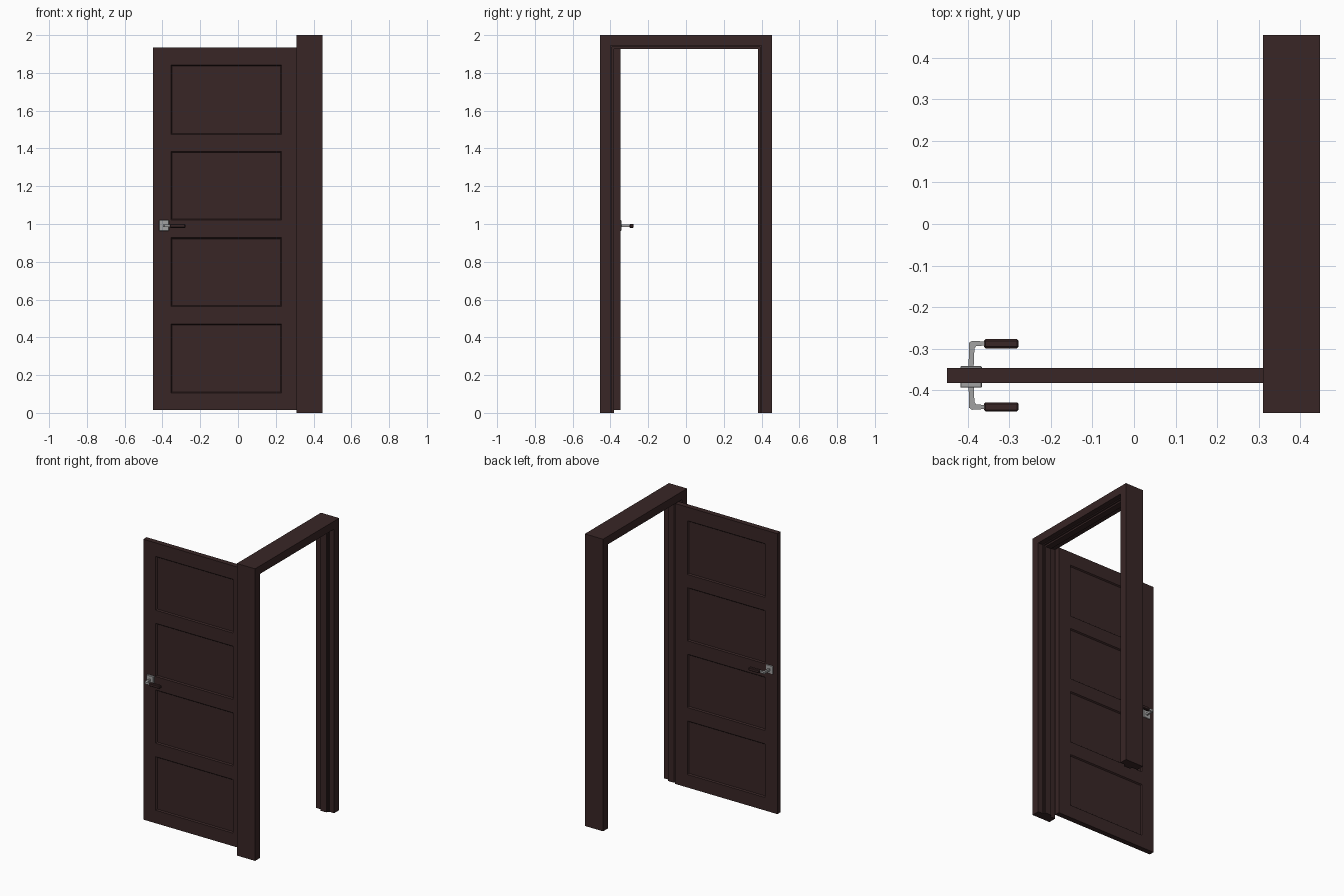
import bpy, bmesh
from mathutils import Vector

if "Cube" in bpy.data.objects:
    bpy.data.objects.remove(bpy.data.objects["Cube"])


def material(name, rgb):
    m = bpy.data.materials.new(name)
    m.diffuse_color = (*rgb, 1)
    m.use_nodes = True
    m.node_tree.nodes["Principled BSDF"].inputs["Base Color"].default_value = m.diffuse_color
    return m


WOOD = material("dark brown wood", (0.040, 0.019, 0.019))
METAL = material("grey metal", (0.36, 0.36, 0.36))


def finish(name, bm, mat):
    bmesh.ops.recalc_face_normals(bm, faces=bm.faces)
    me = bpy.data.meshes.new(name)
    bm.to_mesh(me)
    bm.free()
    me.materials.append(mat)
    ob = bpy.data.objects.new(name, me)
    bpy.context.collection.objects.link(ob)
    return ob


def box_bm(lo, hi):
    bm = bmesh.new()
    bmesh.ops.create_cube(bm, size=1)
    for v in bm.verts:
        v.co = Vector([(a + b) / 2 + c * (b - a) for a, b, c in zip(lo, hi, v.co)])
    return bm


def box(name, lo, hi, mat, bevel=0):
    bm = box_bm(lo, hi)
    if bevel:
        bmesh.ops.bevel(bm, geom=bm.edges[:], offset=bevel, segments=1, affect='EDGES')
    return finish(name, bm, mat)


# Door frame: jamb profile (x, thickness) with a stepped stop, swept round the opening
profile = [(0.31, 0), (0.31, 0.055), (0.352, 0.055), (0.352, 0.064), (0.358, 0.073),
           (0.402, 0.073), (0.402, 0.062), (0.412, 0.062), (0.412, 0.055),
           (0.448, 0.055), (0.448, 0)]
bm = bmesh.new()
rings = []
for side, top in ((-1, 0), (-1, 1), (1, 1), (1, 0)):
    rings.append([bm.verts.new((x, side * (0.455 - t), (2 - t) * top)) for x, t in profile])
n = len(profile)
for a, b in zip(rings, rings[1:]):
    for i in range(n):
        j = (i + 1) % n
        bm.faces.new((a[i], a[j], b[j], b[i]))
bm.faces.new(rings[0])
bm.faces.new(rings[-1])
finish("door_frame", bm, WOOD)

# Door leaf: slab cut into a grid, the four panels sunk on both sides
panel_x = (-0.356, 0.231)
panel_z = [(0.104, 0.471), (0.563, 0.928), (1.020, 1.384), (1.474, 1.842)]
bm = box_bm((-0.45, -0.382, 0.015), (0.325, -0.346, 1.935))
cuts = [((x, 0, 0), (1, 0, 0)) for x in panel_x]
cuts += [((0, 0, z), (0, 0, 1)) for pair in panel_z for z in pair]
for co, no in cuts:
    bmesh.ops.bisect_plane(bm, geom=bm.verts[:] + bm.edges[:] + bm.faces[:],
                           plane_co=co, plane_no=no)
bm.normal_update()
panels = []
for f in bm.faces:
    c = f.calc_center_median()
    if abs(f.normal.y) > 0.9 and panel_x[0] < c.x < panel_x[1] \
            and any(a < c.z < b for a, b in panel_z):
        panels.append(f)
bmesh.ops.inset_individual(bm, faces=panels, thickness=0.009, depth=-0.008)
finish("door_leaf", bm, WOOD)

# Handles, mirrored about the middle of the door leaf
MID = -0.364
neck = [(-0.386, 0.016), (-0.384, 0.064), (-0.380, 0.070), (-0.355, 0.072),
        (-0.355, 0.081), (-0.390, 0.083), (-0.397, 0.078), (-0.398, 0.016)]
for label, s, plate in (("front", -1, 0.030), ("back", 1, 0.022)):
    y = sorted((MID + s * 0.015, MID + s * plate))
    box(label + "_rosette", (-0.418, y[0], 0.964), (-0.366, y[1], 1.020), METAL, 0.002)
    bm = bmesh.new()
    f = bm.faces.new([bm.verts.new((x, MID + s * d, 0.984)) for x, d in neck])
    ext = bmesh.ops.extrude_face_region(bm, geom=[f])["geom"]
    bmesh.ops.translate(bm, vec=(0, 0, 0.014),
                        verts=[v for v in ext if isinstance(v, bmesh.types.BMVert)])
    finish(label + "_handle_neck", bm, METAL)
    y = sorted((MID + s * 0.065, MID + s * 0.087))
    box(label + "_handle_grip", (-0.361, y[0], 0.979), (-0.278, y[1], 1.001), WOOD, 0.004)
